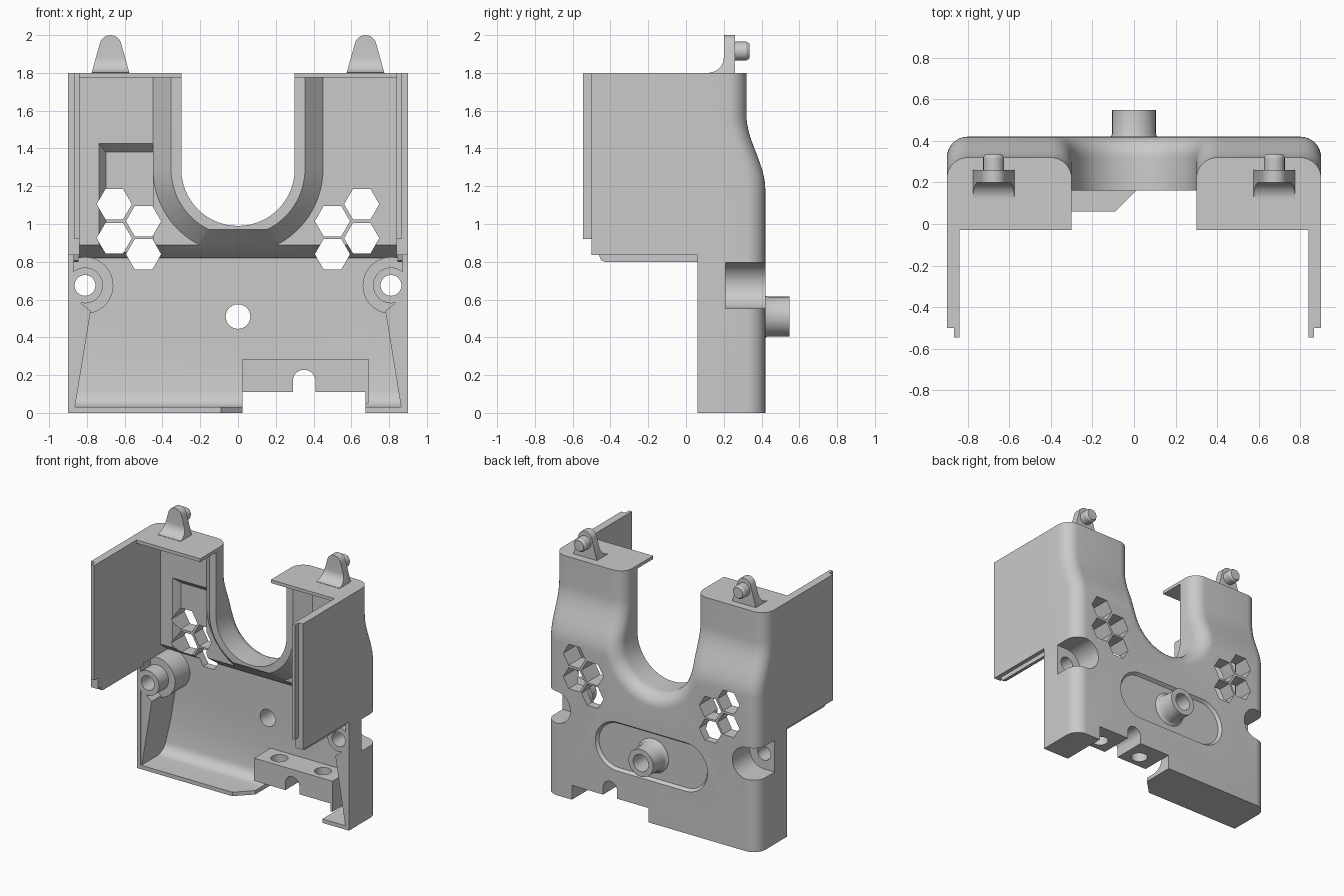
import bpy, bmesh, math
from math import sin, cos, pi, radians

if "Cube" in bpy.data.objects:
    bpy.data.objects.remove(bpy.data.objects["Cube"])

grey = bpy.data.materials.new("plain grey")
grey.diffuse_color = (0.59, 0.59, 0.59, 1)
grey.use_nodes = True
grey.node_tree.nodes["Principled BSDF"].inputs["Base Color"].default_value = grey.diffuse_color


def finish(name, bm):
    me = bpy.data.meshes.new(name)
    bm.to_mesh(me)
    bm.free()
    ob = bpy.data.objects.new(name, me)
    bpy.context.collection.objects.link(ob)
    me.materials.append(grey)
    return ob


def loft_bm(rings):
    bm = bmesh.new()
    loops = [[bm.verts.new(p) for p in r] for r in rings]
    n = len(loops[0])
    for a, b in zip(loops, loops[1:]):
        for i in range(n):
            j = (i + 1) % n
            bm.faces.new((a[i], a[j], b[j], b[i]))
    bm.faces.new(loops[0][::-1])
    bm.faces.new(loops[-1])
    bm.normal_update()
    if bm.calc_volume(signed=True) < 0:
        bmesh.ops.reverse_faces(bm, faces=bm.faces[:])
    bm.normal_update()
    return bm


def place(pts, axis, d):
    if axis == 'x':
        return [(d, p, q) for p, q in pts]
    if axis == 'y':
        return [(p, d, q) for p, q in pts]
    return [(p, q, d) for p, q in pts]


def prism(name, pts, axis, a, b, pts2=None):
    return finish(name, loft_bm([place(pts, axis, a), place(pts2 or pts, axis, b)]))


def box(name, x, y, z):
    x = sorted(x)
    return prism(name, [(x[0], y[0]), (x[1], y[0]), (x[1], y[1]), (x[0], y[1])], 'z', *z)


def circle(cx, cz, r, n=40, a0=0, a1=2 * pi):
    full = abs(a1 - a0 - 2 * pi) < 1e-6
    m = n if full else n - 1
    return [(cx + r * cos(a0 + (a1 - a0) * i / m), cz + r * sin(a0 + (a1 - a0) * i / m))
            for i in range(n)]


def flip(pts, s):
    return [(s * p, q) for p, q in pts]


def combine(target, other, op):
    before = target.data.copy()
    for solver in ('EXACT', 'FLOAT'):
        m = target.modifiers.new("combine", 'BOOLEAN')
        m.operation, m.object, m.solver = op, other, solver
        bpy.context.view_layer.objects.active = target
        bpy.ops.object.modifier_apply(modifier=m.name)
        if len(target.data.vertices) > 0.3 * len(before.vertices):
            break
        target.data = before.copy()
    bpy.data.objects.remove(other, do_unlink=True)


# Outer body: outline with a U opening and rounded back edges
R, UZ = 0.1, 1.29
outline = [(-.9, 0, 1, 0), (-.9, 1.8, 1, 0), (-.3, 1.8, -1, 0)]
for i in range(33):
    a = pi + pi * i / 32
    outline.append((.3 * cos(a), UZ + .3 * sin(a), -cos(a) * -1, sin(a)))
outline += [(.3, 1.8, 1, 0), (.9, 1.8, -1, 0), (.9, 0, -1, 0)]
rings = [[(x, .06, z) for x, z, u, w in outline]]
for k in range(9):
    t = k / 8 * pi / 2
    o = R * (1 - cos(t))
    rings.append([(x + u * o, .32 + R * sin(t), z + w * o) for x, z, u, w in outline])
bm = loft_bm(rings)
bmesh.ops.triangulate(bm, faces=[f for f in bm.faces if len(f.verts) > 4])
for i in range(17):
    bmesh.ops.bisect_plane(bm, geom=bm.verts[:] + bm.edges[:] + bm.faces[:], dist=1e-5,
                           plane_co=(0, 0, 1.18 + .4 * i / 16), plane_no=(0, 0, 1))
for v in bm.verts:      # the upper back steps forward in a soft curve
    if v.co.y > .1:
        t = min(1, max(0, (v.co.z - 1.18) / .4))
        v.co.y -= .1 * (1 - cos(pi * t)) / 2
bmesh.ops.triangulate(bm, faces=[f for f in bm.faces if len(f.verts) > 4])
body = finish("body_shell", bm)

# Inner hollows
low = [(-.1, .03), (.25, .03)] + circle(.25, .12, .09, 8, -pi / 2 + .2, -.1) + \
      [(.36, .285), (.36, .82), (-.1, .82)]
combine(body, prism("lower_hollow", low, 'x', -.87, .87), 'DIFFERENCE')
up = [(-.1, .80), (.36, .80), (.36, .81), (.16, .97), (.16, 1.775), (-.1, 1.775)]
combine(body, prism("upper_hollow", up, 'x', -.84, .84), 'DIFFERENCE')


def beside_u(r):
    return [(0, .8), (-.84, .8), (-.84, 1.775), (-r, 1.775)] + \
        circle(0, UZ, r, 20, pi, 1.5 * pi)


for s in (-1, 1):
    combine(body, prism("side_hollow", flip(beside_u(.345), s), 'y', .15, .26,
                        flip(beside_u(.45), s)), 'DIFFERENCE')
combine(body, prism("vent_pocket", [(-.74, .85), (-.45, .85), (-.45, 1.43), (-.74, 1.43)],
                    'y', .255, .31, [(-.7, .85), (-.45, .85), (-.45, 1.38), (-.7, 1.38)]),
        'DIFFERENCE')

# Screw bosses in the lower corners, with their ribs and rear pockets
for s in (-1, 1):
    for r, y0, y1 in ((.15, .18, .365), (.095, .063, .2)):
        pts = [(s * min(x, .88 + (x - .88) * .001), z) for x, z in circle(.81, .675, r)]
        combine(body, prism("screw_boss", pts, 'y', y0, y1), 'UNION')
    rib = [(.88, .02), (.865, .02), (.78, .54), (.88, .62)]
    combine(body, prism("corner_rib", flip(rib, s), 'y', .067, .37), 'UNION')
    pocket = circle(.81, .675, .122, 24, pi / 2, 1.5 * pi) + [(1, .553), (1, .797)]
    combine(body, prism("rear_pocket", flip(pocket, s), 'y', .21, .6), 'DIFFERENCE')
    combine(body, prism("screw_hole", circle(s * .81, .675, .055), 'y', -.1, .6), 'DIFFERENCE')

# Cable clamp block at the bottom, with arch and two screw holes
combine(body, box("clamp_block", (.025, .69), (.16, .385), (.05, .285)), 'UNION')
notch = [(-.13, .02), (.025, .175), (.025, .6), (.675, .6), (.675, -.1), (-.13, -.1)]
combine(body, prism("bottom_notch", notch, 'z', -.1, .11), 'DIFFERENCE')
arch = circle(.35, .168, .06, 20, 0, pi) + [(.29, .05), (.41, .05)]
combine(body, prism("cable_arch", arch, 'y', -.1, .6), 'DIFFERENCE')
for x in (.17, .54):
    combine(body, prism("clamp_hole", circle(x, .26, .06), 'z', .0, .4), 'DIFFERENCE')

# Oval recess and hollow stud on the back
oval = circle(.29, .51, .17, 20, -pi / 2, pi / 2) + circle(-.29, .51, .17, 20, pi / 2, 1.5 * pi)
wide = circle(.29, .51, .19, 20, -pi / 2, pi / 2) + circle(-.29, .51, .19, 20, pi / 2, 1.5 * pi)
combine(body, prism("oval_recess", oval, 'y', .397, .425, wide), 'DIFFERENCE')
stud = [(.13, .38), (.13, .398), (.114, .41), (.105, .435), (.105, .548)]
combine(body, finish("rear_stud", loft_bm([place(circle(0, .51, r), 'y', y) for r, y in stud])),
        'UNION')
combine(body, prism("stud_hole", circle(0, .51, .065), 'y', .1, .7), 'DIFFERENCE')

# Honeycomb vents
for s in (-1, 1):
    for x, z in ((.655, 1.105), (.655, .925), (.5, 1.015), (.5, .84)):
        combine(body, prism("vent", circle(s * x, z, .093, 6), 'y', 0, .7), 'DIFFERENCE')

# Side panels, lips, rails, roof shelves and hook tabs
for s, side in ((-1, "left"), (1, "right")):
    box(side + "_panel", (s * .84, s * .9), (-.5, .06), (.835, 1.8))
    box(side + "_panel_lip", (s * .84, s * .865), (-.545, -.5), (.92, 1.8))
    rail = [(.06, .8), (.06, .835), (-.46, .835), (-.45, .808), (-.43, .8)]
    prism(side + "_panel_rail", rail, 'x', s * .845, s * .87)
    box(side + "_roof", (s * .3, s * .84), (-.03, .06), (1.775, 1.8))
    c = s * .675
    shape = [(c + .1, 1.79), (c + .1, 1.8)] + circle(c, 1.942, .058, 16, .2, pi - .2) + \
            [(c - .1, 1.8), (c - .1, 1.79)]
    tab = prism(side + "_tab", shape, 'y', .125, .26)
    cove = [(.05, 2.1), (.2, 2.1)] + circle(.12, 1.882, .08, 12, 0, -pi / 2) + [(.05, 1.802)]
    combine(tab, prism("tab_cove", cove, 'x', c - .2, c + .2), 'DIFFERENCE')
    peg = [(.05, .25), (.05, .32), (.04, .335)]
    finish(side + "_peg", loft_bm([place(circle(c, 1.915, r, 28), 'y', y) for r, y in peg]))

# Smooth curved faces, keep edges crisp
for ob in bpy.context.scene.objects:
    bpy.ops.object.select_all(action='DESELECT')
    ob.select_set(True)
    bpy.context.view_layer.objects.active = ob
    bpy.ops.object.shade_smooth_by_angle(angle=radians(28))
